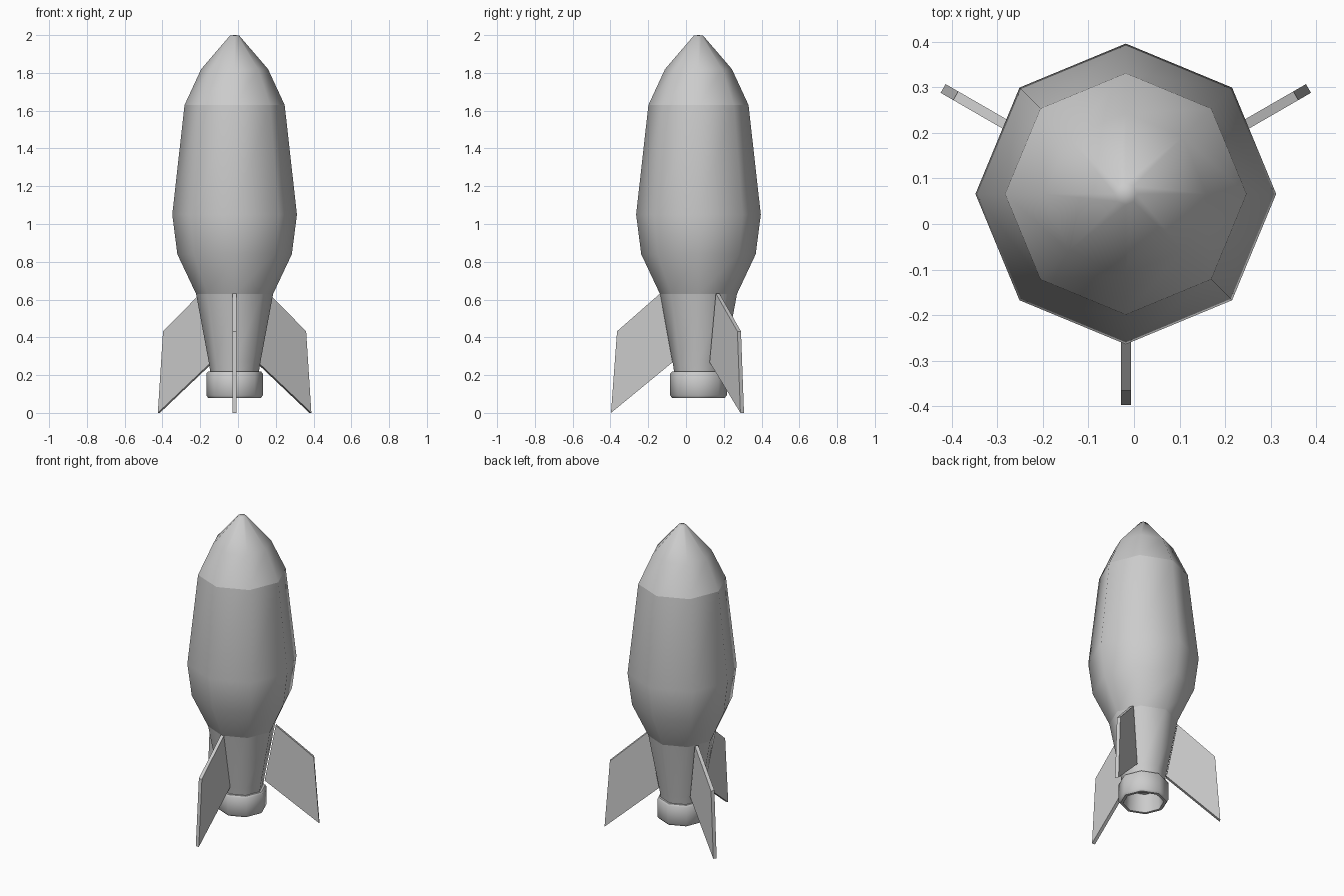
import bpy, bmesh
from math import cos, sin, pi, radians

if "Cube" in bpy.data.objects:
    bpy.data.objects.remove(bpy.data.objects["Cube"])

CX, CY = -0.018, 0.066   # rocket axis
SIDES = 8


def finish(name, bm, smooth_angle=None):
    mesh = bpy.data.meshes.new(name)
    bm.to_mesh(mesh)
    bm.free()
    obj = bpy.data.objects.new(name, mesh)
    obj.location = (CX, CY, 0)
    bpy.context.collection.objects.link(obj)
    if smooth_angle:
        bpy.ops.object.select_all(action='DESELECT')
        obj.select_set(True)
        bpy.context.view_layer.objects.active = obj
        bpy.ops.object.shade_smooth_by_angle(angle=radians(smooth_angle))
    return obj


def lathe(name, profile, smooth_angle=50):
    """Eight-sided surface from (radius, z) points, outside on the way up."""
    bm = bmesh.new()
    rings = [[bm.verts.new((r * cos(2 * pi * i / SIDES), r * sin(2 * pi * i / SIDES), z))
              for i in range(SIDES)] for r, z in profile]
    for low, high in zip(rings, rings[1:]):
        for i in range(SIDES):
            j = (i + 1) % SIDES
            bm.faces.new((low[i], low[j], high[j], high[i]))
    bmesh.ops.remove_doubles(bm, verts=bm.verts, dist=1e-5)
    return finish(name, bm, smooth_angle)


def fin(name, angle, profile, thickness=0.022):
    """Flat plate from (radius, z) points, turned about the rocket axis."""
    bm = bmesh.new()
    face = bm.faces.new([bm.verts.new((r, -thickness / 2, z)) for r, z in profile])
    side = bmesh.ops.extrude_face_region(bm, geom=[face], use_keep_orig=True)
    moved = [v for v in side['geom'] if isinstance(v, bmesh.types.BMVert)]
    bmesh.ops.translate(bm, verts=moved, vec=(0, thickness, 0))
    bmesh.ops.recalc_face_normals(bm, faces=bm.faces)
    obj = finish(name, bm)
    obj.rotation_euler.z = radians(angle)
    return obj


# Hull sections, separate so the seams stay crisp
lathe("nose_cone", [(0.265, 1.63), (0.177, 1.82), (0.024, 1.998), (0, 2.0)])
lathe("hull", [(0.204, 0.63), (0.303, 0.84), (0.33, 1.05), (0.265, 1.63)])
lathe("tail_section", [(0.126, 0.20), (0.137, 0.27), (0.204, 0.63)])

# Hollow exhaust collar
lathe("exhaust_collar", [(0, 0.20), (0.115, 0.20), (0.122, 0.08), (0.14, 0.08),
                         (0.15, 0.093), (0.15, 0.207), (0.141, 0.218), (0.12, 0.218)], 46)

# Three swept fins
FIN = [(0.137, 0.268), (0.463, 0.0), (0.431, 0.432), (0.203, 0.632)]
for label, angle in (("front", -90), ("right", 30), ("left", 150)):
    fin(label + "_fin", angle, FIN)
